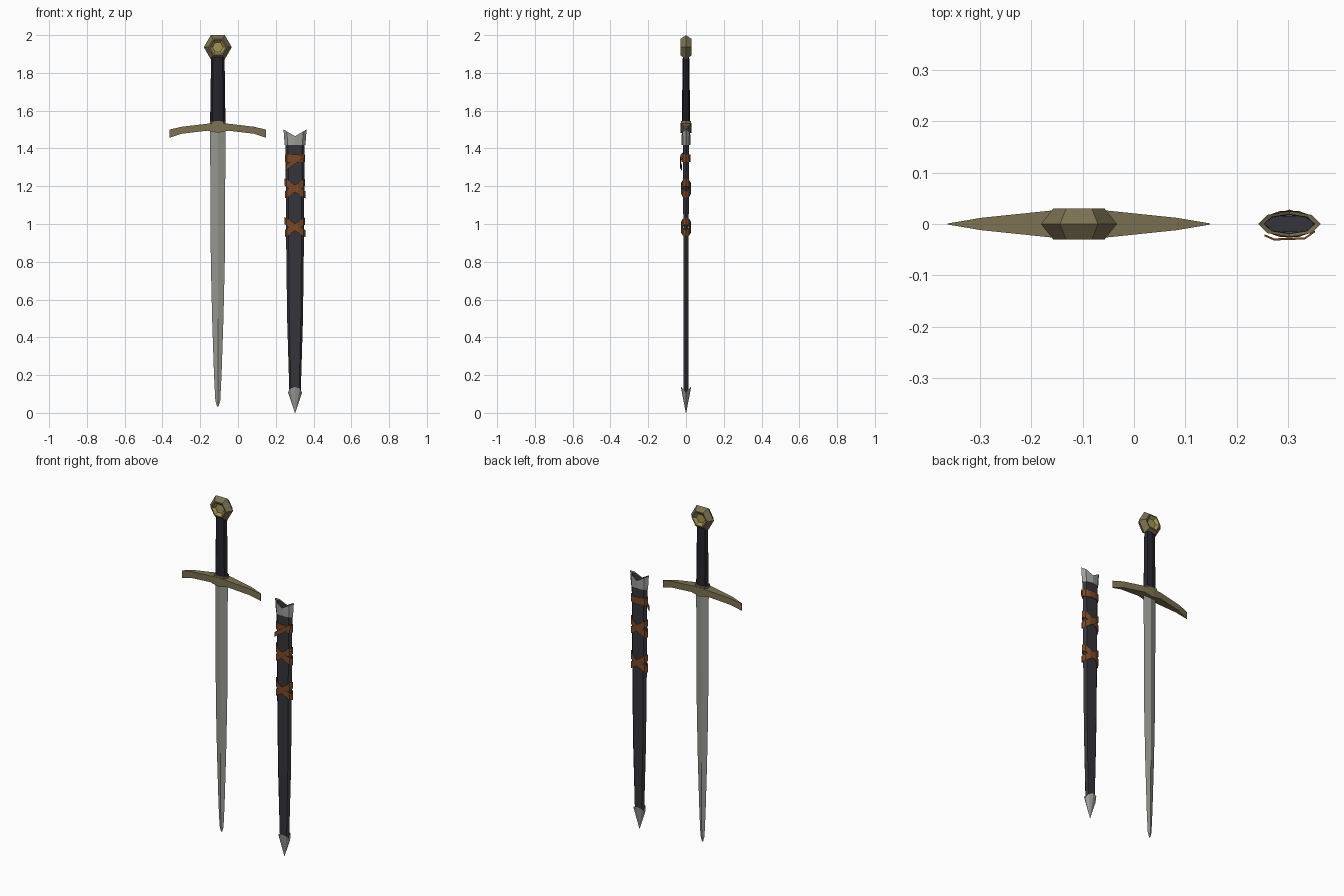
import bpy, bmesh, math

if "Cube" in bpy.data.objects:
    bpy.data.objects.remove(bpy.data.objects["Cube"])

SX, CX = -0.107, 0.302          # sword and scabbard centre lines


def mat(name, rgb):
    m = bpy.data.materials.new(name)
    m.diffuse_color = (*rgb, 1)
    m.use_nodes = True
    m.node_tree.nodes["Principled BSDF"].inputs["Base Color"].default_value = m.diffuse_color
    return m


BRASS = mat("dull brass", (0.20, 0.165, 0.085))
GOLD = mat("pommel gold", (0.36, 0.29, 0.09))
STEEL = mat("blade steel", (0.30, 0.30, 0.275))
SILVER = mat("fitting silver", (0.34, 0.34, 0.325))
GRIP = mat("black grip leather", (0.017, 0.017, 0.024))
SHEATH = mat("dark scabbard leather", (0.036, 0.034, 0.044))
STRAP = mat("brown strap leather", (0.19, 0.065, 0.022))


def loft(name, rings, mats, band_mats=None, caps=True, closed=False):
    """Skin equal-length rings of points; band_mats gives a material per band."""
    bm = bmesh.new()
    vs = [[bm.verts.new(p) for p in r] for r in rings]
    n = len(rings[0])
    pairs = len(vs) if closed else len(vs) - 1
    for i in range(pairs):
        a, b = vs[i], vs[(i + 1) % len(vs)]
        for j in range(n):
            k = (j + 1) % n
            f = bm.faces.new((a[j], a[k], b[k], b[j]))
            f.material_index = band_mats[i] if band_mats else 0
    if caps and not closed:
        for r, idx in ((vs[0], 0), (vs[-1], -1)):
            f = bm.faces.new(r)
            f.material_index = band_mats[idx] if band_mats else 0
    bmesh.ops.recalc_face_normals(bm, faces=bm.faces)
    me = bpy.data.meshes.new(name)
    bm.to_mesh(me)
    bm.free()
    for m in mats:
        me.materials.append(m)
    ob = bpy.data.objects.new(name, me)
    bpy.context.collection.objects.link(ob)
    return ob


def oval(cx, w, d, z, n=8, zf=None):
    """Horizontal n-sided ring with points on the x axis; zf adds height by (dx, dy)."""
    pts = []
    for i in range(n):
        a = math.tau * i / n
        x, y = w * math.cos(a), d * math.sin(a)
        pts.append((cx + x, y, z + (zf(x, y) if zf else 0)))
    return pts


def flat_hex(cx, w, d, z, k=0.72):
    """Scabbard section: flat front and back with bevelled edges."""
    return [(cx + x, y, z) for x, y in
            ((w, 0), (w * k, d), (-w * k, d), (-w, 0), (-w * k, -d), (w * k, -d))]


# Blade: tapering diamond section
loft("blade", [oval(SX, w, d, z, 4) for z, w, d in (
    (1.50, 0.041, 0.012), (0.80, 0.037, 0.011), (0.50, 0.030, 0.010),
    (0.20, 0.020, 0.008), (0.065, 0.013, 0.006), (0.035, 0.004, 0.002))], [STEEL])

# Crossguard: drooping bar tapering to thin ends
half = [(0.255, 0.001, 1.500, 1.457), (0.19, 0.012, 1.515, 1.478),
        (0.055, 0.026, 1.531, 1.494)]
stations = [(-x, *r) for x, *r in half] + [(0, 0.029, 1.536, 1.483)] + half[::-1]
loft("crossguard", [[(SX + x, -d, b), (SX + x, d, b), (SX + x, d, t), (SX + x, -d, t)]
                    for x, d, t, b in stations], [BRASS])
loft("grip_collar", [flat_hex(SX, 0.042, 0.026, z) for z in (1.52, 1.545)], [BRASS])

# Grip
loft("grip", [oval(SX, w, d, z) for z, w, d in (
    (1.53, 0.041, 0.022), (1.70, 0.038, 0.020), (1.89, 0.036, 0.017))], [GRIP])


# Pommel: bevelled hexagon with a gold dish on both faces
def hexagon(r, y):
    return [(SX + r * math.cos(math.tau * i / 6), y,
             1.936 + r * math.sin(math.tau * i / 6)) for i in range(6)]


prof = [(0.028, -0.016), (0.043, -0.030), (0.050, -0.030)]
loft("pommel", [hexagon(r, y) for r, y in
                prof + [(0.074, 0)] + [(r, -y) for r, y in prof[::-1]]],
     [BRASS, GOLD], [1, 0, 0, 0, 0, 1])

# Scabbard body
loft("scabbard_body", [flat_hex(CX, w, d, z) for z, w, d in (
    (0.10, 0.030, 0.012), (0.50, 0.042, 0.013), (0.90, 0.047, 0.014),
    (1.45, 0.051, 0.016))], [SHEATH])


# Throat: silver mouth with a notched brass rim
def notch(x, y):
    return 0.035 * abs(x) / 0.06 - 0.002


loft("scabbard_throat", [oval(CX, 0.055, 0.023, 1.418), oval(CX, 0.061, 0.025, 1.467, 8, notch),
                         oval(CX, 0.049, 0.019, 1.465, 8, notch), oval(CX, 0.047, 0.017, 1.418)],
     [SILVER, BRASS, SHEATH], [0, 1, 2, 0], closed=True)


# Chape: pointed tip, rim raised at front and back
def peak(x, y):
    return 0.035 * abs(y) / 0.029


loft("scabbard_chape", [oval(CX, 0.001, 0.001, 0.0), oval(CX, 0.037, 0.028, 0.107, 8, peak),
                        oval(CX, 0.030, 0.018, 0.105, 8, peak)],
     [SILVER, BRASS], [0, 1, 0])


# Straps: loops around the body, tilted across the front
def strap(name, z, slope, h, w=0.050, grow=0.0):
    tilt = lambda x, y: slope * x
    w, d = w + grow, 0.022 + grow
    loft(name, [oval(CX, w, d, z - h / 2, 10, tilt), oval(CX, w + 0.004, d + 0.004, z - h / 2, 10, tilt),
                oval(CX, w + 0.004, d + 0.004, z + h / 2, 10, tilt), oval(CX, w, d, z + h / 2, 10, tilt)],
         [STRAP], closed=True)


for label, z in (("lower", 0.983), ("middle", 1.188)):
    strap(label + "_strap_rising", z, 0.62, 0.038)
    strap(label + "_strap_falling", z, -0.62, 0.038, grow=0.001)
strap("upper_strap", 1.348, 0.0, 0.040)

# Loose strap end hanging across the front
ends = [(0.05, -0.012, 1.365), (0.03, -0.026, 1.352), (-0.03, -0.028, 1.312), (-0.048, -0.020, 1.297)]
loft("hanging_strap", [[(CX + x, y - o, z + s) for o, s in
                        ((0, -0.014), (0.004, -0.014), (0.004, 0.014), (0, 0.014))]
                       for x, y, z in ends], [STRAP])
